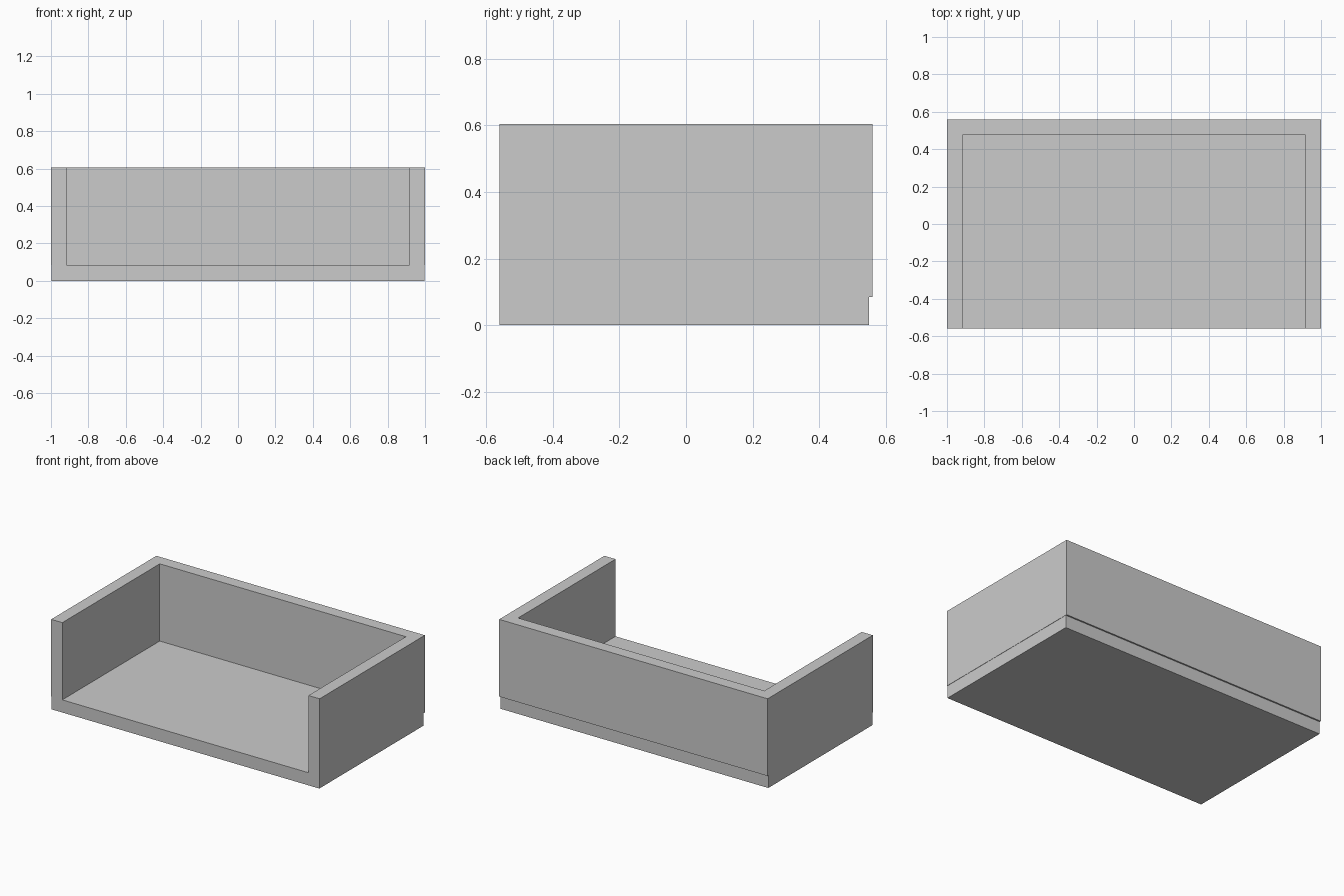
import bpy, bmesh

if "Cube" in bpy.data.objects:
    bpy.data.objects.remove(bpy.data.objects["Cube"])

FLOOR_Z, TOP_Z = 0.085, 0.605
FRONT, BACK = -0.56, 0.56
T = 0.083  # wall thickness


def prism(name, outline, z0, z1):
    """Extrude a flat outline (x, y points, counter-clockwise) from z0 to z1."""
    bm = bmesh.new()
    face = bm.faces.new([bm.verts.new((x, y, z0)) for x, y in outline])
    ext = bmesh.ops.extrude_face_region(bm, geom=[face], use_keep_orig=True)
    top = [v for v in ext["geom"] if isinstance(v, bmesh.types.BMVert)]
    bmesh.ops.translate(bm, verts=top, vec=(0, 0, z1 - z0))
    bmesh.ops.recalc_face_normals(bm, faces=bm.faces)
    mesh = bpy.data.meshes.new(name)
    bm.to_mesh(mesh)
    bm.free()
    obj = bpy.data.objects.new(name, mesh)
    bpy.context.collection.objects.link(obj)
    return obj


# Base slab, set in slightly at the sides and more at the back
w = 0.998
prism("base_slab", [(-w, FRONT), (w, FRONT), (w, 0.55), (-w, 0.55)], 0, FLOOR_Z)

# U-shaped wall: two sides and the back, open at the front
half = [(1, BACK), (1, FRONT), (1 - T, FRONT), (1 - T, BACK - T)]
outline = half + [(-x, y) for x, y in reversed(half)]
prism("surround_wall", outline, FLOOR_Z, TOP_Z)
